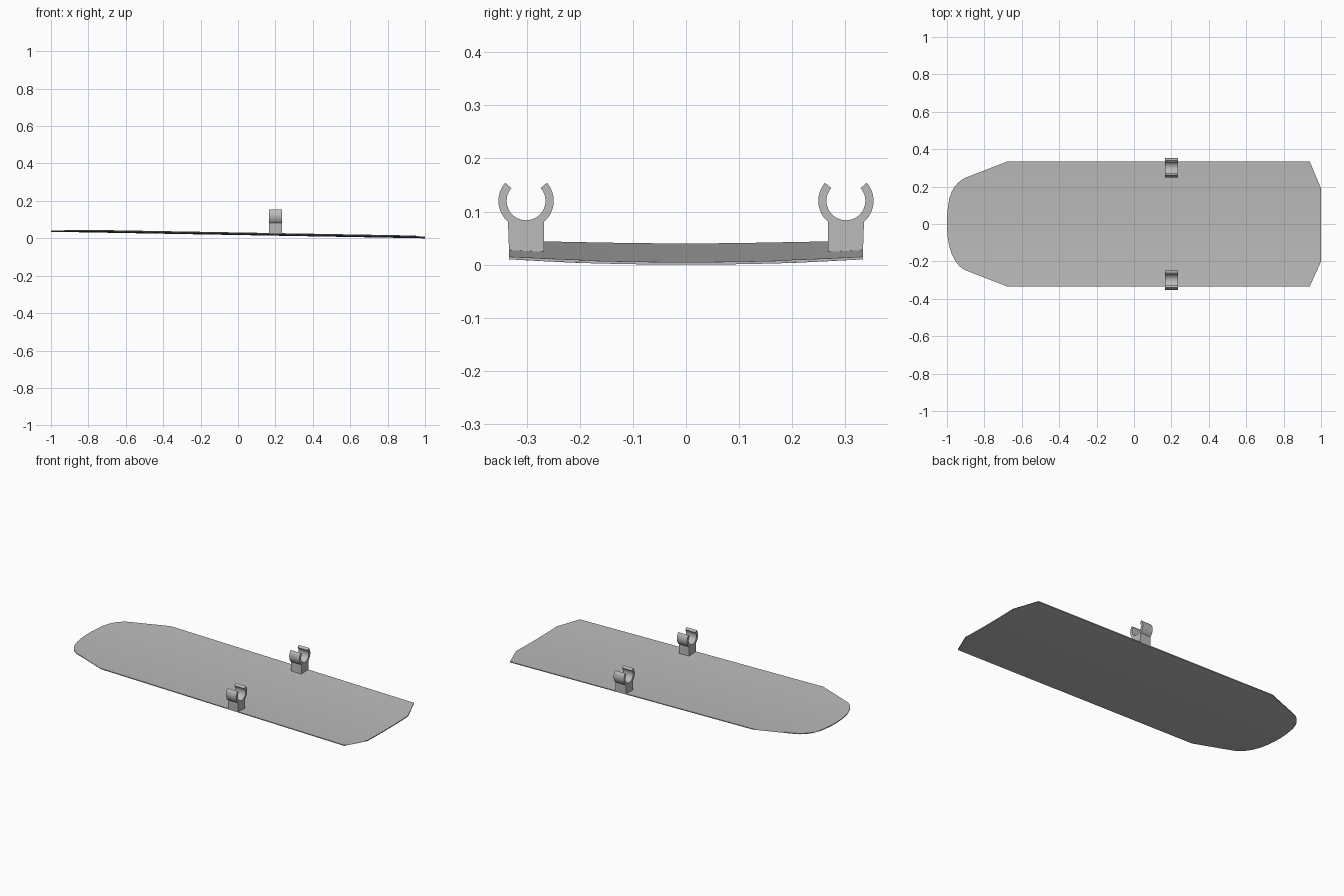
import bpy
import bmesh
from math import sin, cos, radians, asin, degrees, pi
from mathutils import Vector

old = bpy.data.objects.get("Cube")
if old:
    bpy.data.objects.remove(old, do_unlink=True)

GREY = (0.5, 0.5, 0.5, 1.0)
grey = bpy.data.materials.new("plain grey")
grey.use_nodes = True
grey.diffuse_color = GREY
grey.node_tree.nodes["Principled BSDF"].inputs["Base Color"].default_value = GREY

THICK = 0.005
HALF = 0.333


def underside(x, y):
    """Height of the plate's lower face: a slight tilt plus a shallow trough."""
    return 0.0175 * (1 - x) + 0.009 * (y / HALF) ** 2


def spline(points, steps=5):
    """Smooth curve through a few points."""
    p = [Vector(q) for q in points]
    p = [2 * p[0] - p[1]] + p + [2 * p[-1] - p[-2]]
    out = []
    for a, b, c, d in zip(p, p[1:], p[2:], p[3:]):
        for i in range(steps):
            t = i / steps
            out.append(0.5 * (2 * b + (c - a) * t + (2 * a - 5 * b + 4 * c - d) * t ** 2
                              + (3 * b - a - 3 * c + d) * t ** 3))
    return out + [p[-2]]


def arc(cx, cy, r, start, end, steps):
    angles = [radians(start + (end - start) * i / steps) for i in range(steps + 1)]
    return [Vector((cx + r * cos(a), cy + r * sin(a))) for a in angles]


def finish(bm, name):
    bmesh.ops.recalc_face_normals(bm, faces=bm.faces[:])
    mesh = bpy.data.meshes.new(name)
    bm.to_mesh(mesh)
    bm.free()
    mesh.materials.append(grey)
    obj = bpy.data.objects.new(name, mesh)
    bpy.context.collection.objects.link(obj)
    bpy.ops.object.select_all(action='DESELECT')
    obj.select_set(True)
    bpy.context.view_layer.objects.active = obj
    bpy.ops.object.shade_smooth_by_angle(angle=radians(30))
    return obj


def thicken(bm, offset):
    new = bmesh.ops.extrude_face_region(bm, geom=bm.faces[:], use_keep_orig=True)["geom"]
    verts = [v for v in new if isinstance(v, bmesh.types.BMVert)]
    bmesh.ops.translate(bm, verts=verts, vec=offset)


# Plate outline: square tab end, shoulders, rounded end with a slot
shoulder = [(-0.68, HALF), (-0.692, 0.303), (-0.73, 0.272), (-0.785, 0.261), (-0.86, 0.26)]
right_shoulder = spline([(x, -y) for x, y in shoulder])
left_shoulder = spline(shoulder + [(-0.915, 0.24), (-0.95, 0.21), (-0.973, 0.177)])
slot = arc(-0.766, 0.156, 0.021, 90, -90, 10)
nose = spline([(-0.988, 0.135), (-0.998, 0.06), (-1, 0), (-0.996, -0.07), (-0.98, -0.145),
               (-0.95, -0.205), (-0.91, -0.243), (-0.86, -0.26)])
tab_end = [(0.94, -HALF), (0.94, -0.315), (0.935, -0.295), (0.935, -0.2), (1, -0.2),
           (1, 0.19), (0.935, 0.19), (0.935, 0.295), (0.94, 0.315), (0.94, HALF)]
outline = ([Vector(p) for p in tab_end] + left_shoulder + slot + nose
           + right_shoulder[::-1][1:])

bm = bmesh.new()
bm.faces.new([bm.verts.new((p.x, p.y, 0)) for p in outline])
bmesh.ops.triangulate(bm, faces=bm.faces[:], ngon_method='EAR_CLIP')
# Lengthwise cuts let the plate bend into a trough
for i in range(-7, 8):
    bmesh.ops.bisect_plane(bm, geom=bm.verts[:] + bm.edges[:] + bm.faces[:],
                           plane_co=(0, i * HALF / 8, 0), plane_no=(0, 1, 0))
for v in bm.verts:
    v.co.z = underside(v.co.x, v.co.y)
thicken(bm, (0, 0, THICK))
finish(bm, "curved_plate")

# Two open ring clips on short posts
RING_Z, OUTER, INNER, POST = 0.12, 0.052, 0.0365, 0.034
X0, X1 = 0.167, 0.235
meet = degrees(asin(POST / OUTER))

for name, cy in (("front_clip", -0.301), ("back_clip", 0.301)):
    profile = arc(cy, RING_Z, INNER, 41, -221, 40)
    profile += arc(cy, RING_Z, OUTER, 139, 270 - meet, 16)
    for side in (-1, 1):
        y = cy + side * POST
        y = max(-HALF, min(HALF, y))
        profile.append(Vector((y, underside(X1, y) + 0.001)))
    profile += arc(cy, RING_Z, OUTER, 270 + meet, 401, 16)
    bm = bmesh.new()
    bm.faces.new([bm.verts.new((X0, p.x, p.y)) for p in profile])
    thicken(bm, (X1 - X0, 0, 0))
    finish(bm, name)
